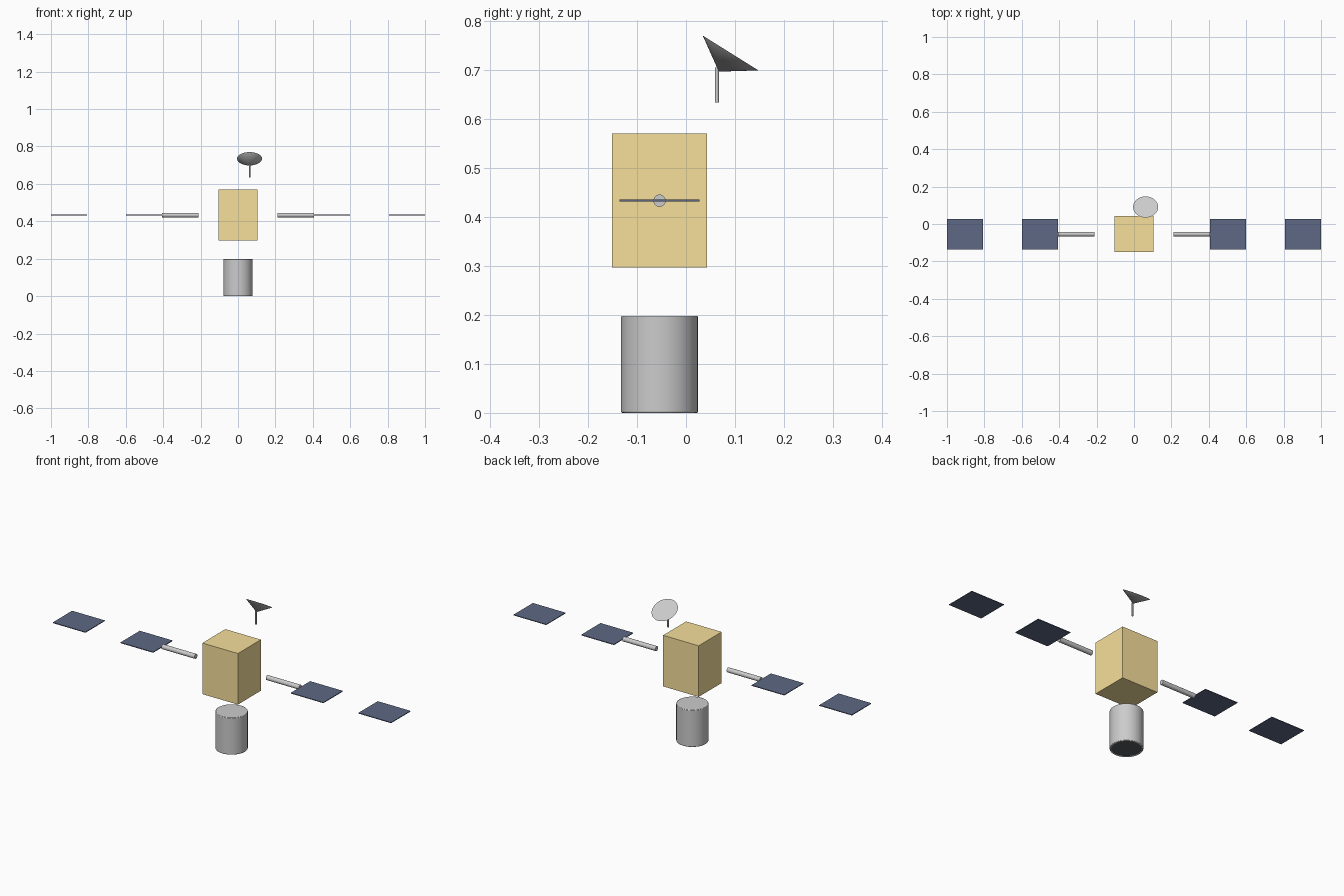
import bpy
from math import radians, pi

if "Cube" in bpy.data.objects:
    bpy.data.objects.remove(bpy.data.objects["Cube"])

AXIS_Y = -0.054   # shared centre line of body, barrel and wings
WING_Z = 0.433


def material(name, rgb):
    m = bpy.data.materials.new(name)
    m.diffuse_color = (*rgb, 1)
    m.use_nodes = True
    m.node_tree.nodes["Principled BSDF"].inputs["Base Color"].default_value = m.diffuse_color
    return m


gold = material("gold_foil", (0.93, 0.74, 0.33))
navy = material("solar_navy", (0.11, 0.14, 0.235))
dark = material("dark_glass", (0.1, 0.105, 0.12))


def finish(name, mat=None, smooth=False):
    ob = bpy.context.object
    ob.name = name
    if mat:
        ob.data.materials.append(mat)
    if smooth:
        bpy.ops.object.shade_smooth_by_angle(angle=radians(35))
    return ob


def box(name, loc, size, mat):
    bpy.ops.mesh.primitive_cube_add(size=1, location=loc)
    bpy.context.object.scale = size
    bpy.ops.object.transform_apply(location=False, rotation=False, scale=True)
    return finish(name, mat)


def cylinder(name, loc, radius, depth, rot=(0, 0, 0), mat=None):
    bpy.ops.mesh.primitive_cylinder_add(vertices=32, radius=radius, depth=depth,
                                        location=loc, rotation=rot)
    return finish(name, mat, True)


# Main body
box("body", (0, AXIS_Y, 0.4335), (0.21, 0.194, 0.273), gold)

# Barrel under the body, softened rims and a shallow recess below
barrel = cylinder("instrument_barrel", (0, AXIS_Y, 0.099), 0.0785, 0.198)
bottom = min(barrel.data.polygons, key=lambda p: p.center.z).index
bpy.ops.object.mode_set(mode='EDIT')
bpy.ops.mesh.select_mode(type='FACE')
bpy.ops.mesh.select_all(action='DESELECT')
bpy.ops.object.mode_set(mode='OBJECT')
barrel.data.polygons[bottom].select = True
bpy.ops.object.mode_set(mode='EDIT')
bpy.ops.mesh.inset(thickness=0.009)
bpy.ops.mesh.extrude_region_move(TRANSFORM_OT_translate={"value": (0, 0, 0.005)})
bpy.ops.object.mode_set(mode='OBJECT')
bevel = barrel.modifiers.new("soft_rims", 'BEVEL')
bevel.width = 0.003
bevel.segments = 2
bevel.limit_method = 'ANGLE'
bevel.angle_limit = radians(40)

# Dark aperture filling the recess
cylinder("aperture", (0, AXIS_Y, 0.004), 0.0695, 0.004, mat=dark)

# Wings: an arm and two separate solar panels on each side
for side, s in (("left", -1), ("right", 1)):
    cylinder(f"{side}_arm", (s * 0.3085, AXIS_Y, WING_Z), 0.0125, 0.195, (0, pi / 2, 0))
    for part, x in (("inner", 0.5035), ("outer", 0.9035)):
        box(f"{side}_{part}_panel", (s * x, AXIS_Y, WING_Z), (0.193, 0.163, 0.004), navy)

# Antenna mast and tilted closed cone dish
cylinder("antenna_mast", (0.062, 0.063, 0.669), 0.004, 0.072)
bpy.ops.mesh.primitive_cone_add(vertices=32, radius1=0, radius2=0.067, depth=0.045,
                                location=(0.062, 0.079, 0.7155),
                                rotation=(radians(-32), 0, 0))
finish("antenna_dish", smooth=True)
